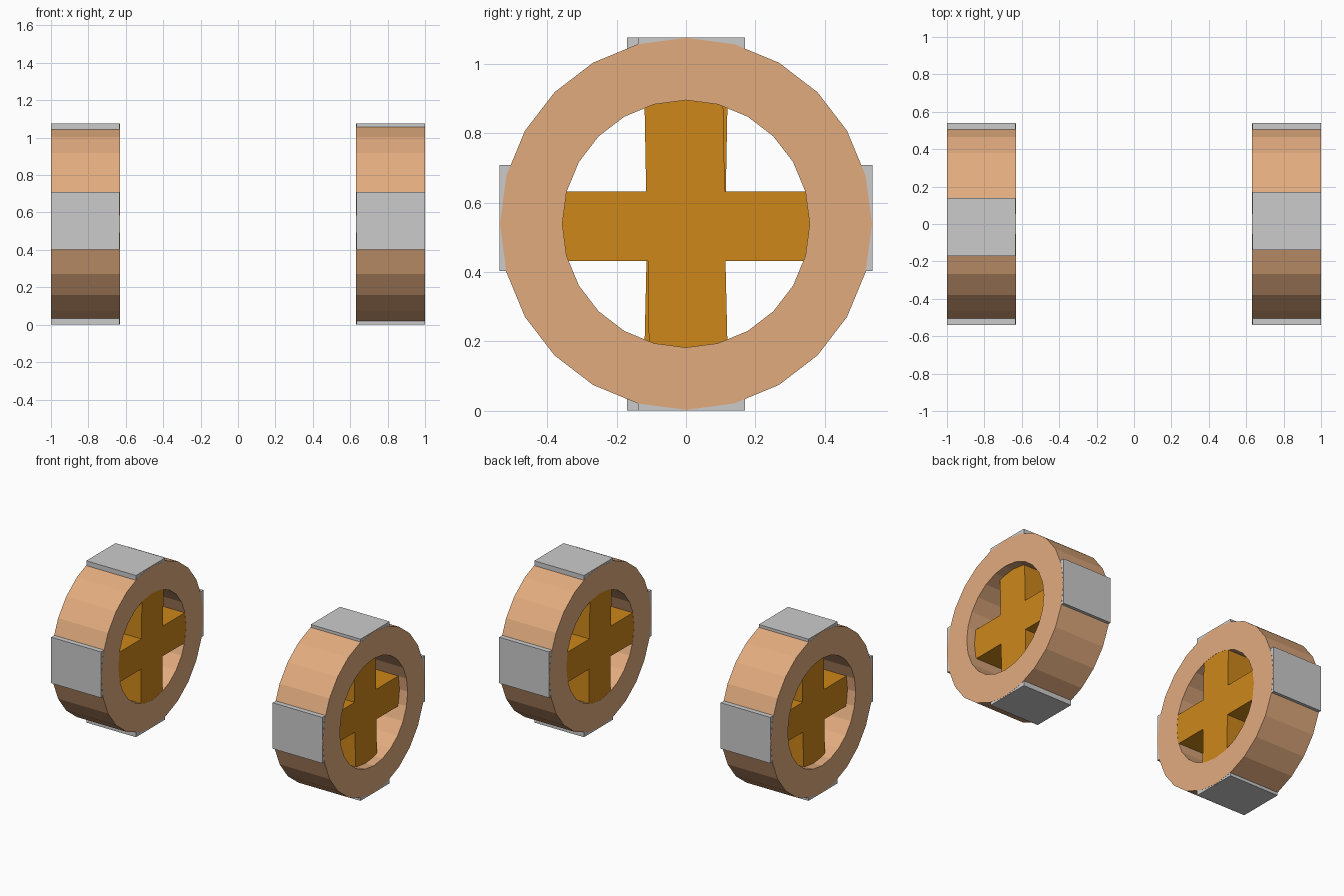
import bpy, bmesh, math

if "Cube" in bpy.data.objects:
    bpy.data.objects.remove(bpy.data.objects["Cube"])

CZ = 0.539                     # axle height
X_IN, X_OUT = 0.632, 1.0       # wheel thickness on the +x side
R_OUT, R_IN, SIDES = 0.537, 0.357, 24


def material(name, rgb):
    m = bpy.data.materials.new(name)
    m.diffuse_color = (*rgb, 1)
    m.use_nodes = True
    m.node_tree.nodes["Principled BSDF"].inputs["Base Color"].default_value = m.diffuse_color
    return m


RIM = material("rim_wood", (0.76, 0.41, 0.21))
SPOKE = material("spoke_wood", (0.61, 0.245, 0.01))


def finish(bm, name, mat, turned):
    """Write the mesh; the left wheel is the right one turned half way round z."""
    bmesh.ops.recalc_face_normals(bm, faces=bm.faces)
    me = bpy.data.meshes.new(name)
    bm.to_mesh(me)
    bm.free()
    ob = bpy.data.objects.new(name, me)
    bpy.context.collection.objects.link(ob)
    if mat:
        me.materials.append(mat)
    if turned:
        ob.rotation_euler.z = math.pi


def prism(name, pts, x0, x1, mat, turned):
    """Extrude a (y, z) outline along x."""
    bm = bmesh.new()
    face = bm.faces.new([bm.verts.new((x0, y, z)) for y, z in pts])
    ext = bmesh.ops.extrude_face_region(bm, geom=[face], use_keep_orig=True)
    verts = [g for g in ext["geom"] if isinstance(g, bmesh.types.BMVert)]
    bmesh.ops.translate(bm, verts=verts, vec=(x1 - x0, 0, 0))
    finish(bm, name, mat, turned)


def ring(name, turned):
    bm = bmesh.new()
    loops = []
    for i in range(SIDES):
        a = math.tau * i / SIDES
        loops.append([bm.verts.new((x, r * math.sin(a), CZ + r * math.cos(a)))
                      for x, r in ((X_IN, R_OUT), (X_OUT, R_OUT), (X_OUT, R_IN), (X_IN, R_IN))])
    for i in range(SIDES):
        a, b = loops[i], loops[(i + 1) % SIDES]
        for k in range(4):
            j = (k + 1) % 4
            bm.faces.new((a[k], a[j], b[j], b[k]))
    finish(bm, name, RIM, turned)


def rect(y0, y1, z0, z1):
    return [(y0, z0), (y1, z0), (y1, z1), (y0, z1)]


for side, turned in (("right", False), ("left", True)):
    # rim
    ring(side + "_rim", turned)

    # cross spokes, flush inside and recessed on the outer face
    za, zb, e = 0.432, 0.632, 0.362
    cross = [(-0.107, CZ - e), (0.12, CZ - e), (0.114, za), (e, za), (e, zb), (0.112, zb),
             (0.107, CZ + e), (-0.12, CZ + e), (-0.115, zb), (-e, zb), (-e, za), (-0.11, za)]
    prism(side + "_cross_spokes", cross, X_IN + 0.001, X_OUT - 0.06, SPOKE, turned)

    # four tread pads around the rim
    t, g = 0.07, 0.001
    pads = {"top": rect(-0.138, 0.17, 1.077 - t, 1.077),
            "bottom": rect(-0.138, 0.17, 0, t),
            "front": rect(-0.539, -0.539 + t, 0.403, 0.709),
            "back": rect(0.539 - t, 0.539, 0.403, 0.709)}
    for place, outline in pads.items():
        prism(f"{side}_{place}_pad", outline, X_IN + g, X_OUT - g, None, turned)
